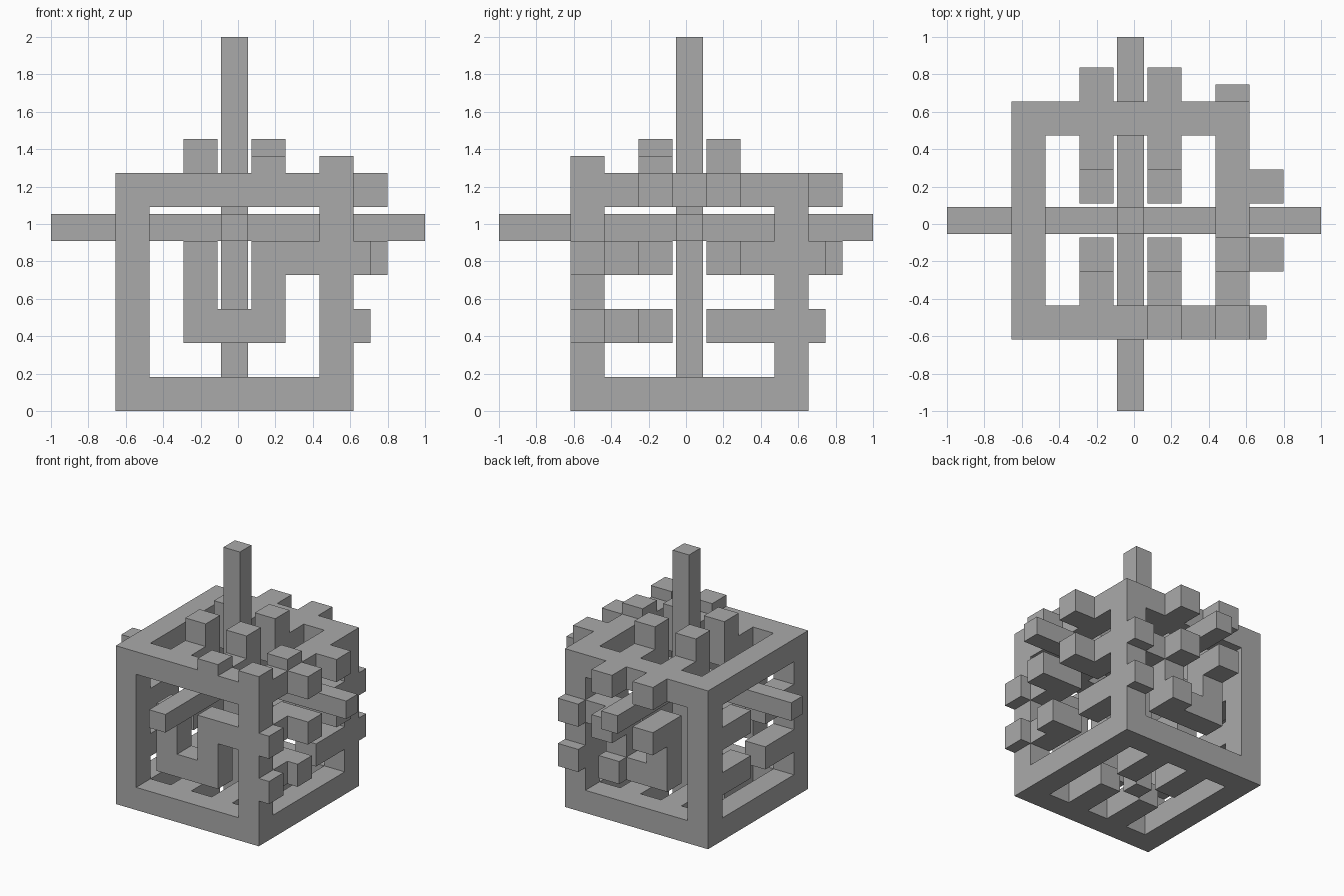
import bpy
import bmesh
from itertools import product
from mathutils import Vector

if "Cube" in bpy.data.objects:
    bpy.data.objects.remove(bpy.data.objects["Cube"], do_unlink=True)

U = 2 / 11                                # width of one square bar
ORIGIN = Vector((-3.6 * U, -3.4 * U, 0))  # corner of the cage
N = 7                                     # bars along each cage edge

grey = bpy.data.materials.new("plain grey")
grey.use_nodes = True
grey.diffuse_color = (0.4, 0.4, 0.4, 1)
grey.node_tree.nodes["Principled BSDF"].inputs["Base Color"].default_value = grey.diffuse_color


def finish(name, bm):
    mesh = bpy.data.meshes.new(name)
    bm.to_mesh(mesh)
    bm.free()
    mesh.materials.append(grey)
    obj = bpy.data.objects.new(name, mesh)
    bpy.context.collection.objects.link(obj)
    return obj


# The cage is a solid of half-bar cells
solid = set()


def block(*spans):
    """Fill a box given as (start, end) spans in bar widths along x, y, z."""
    solid.update(product(*(range(int(2 * a), int(2 * b)) for a, b in spans)))


def on_face(axis, depth, u, v):
    """Fill a box on the face across axis; u, v follow the other axes in order."""
    spans = [u, v]
    spans.insert(axis, depth)
    block(*spans)


def cell(i):
    return (i, i + 1)


# Twelve frame edges
for axis in range(3):
    for a, b in product((0, N - 1), repeat=2):
        on_face(axis, (0, N), cell(a), cell(b))

# Lattice on each pair of opposite faces
for side in (0, N - 1):
    layer = cell(side)
    for i in (2, 4):
        for span in ((0, 3), (4, N)):
            on_face(0, layer, span, cell(i))      # left and right fingers
            on_face(2, layer, cell(i), span)      # top and bottom fingers
        on_face(1, layer, cell(i), (2, 5))        # uprights, front and back
    on_face(1, layer, (2, 5), cell(2))            # cross bar
    on_face(1, layer, (4, N), cell(4))            # link to the frame

# Raised knobs: full knobs first, then half-height ones
FULL, HALF = (N, N + 1), (N, N + 0.5)
for axis in (0, 1):
    for i, k in product((2, 4), (4, 6)):
        on_face(axis, FULL, cell(i), cell(k))
for i, j in product((2, 4), repeat=2):
    on_face(2, FULL, cell(i), cell(j))
for axis, spots in ((0, ((0, 2), (0, 4), (2, 2))),
                    (1, ((6, 2), (6, 4), (4, 2))),
                    (2, ((4, 0), (6, 0), (6, 2)))):
    for i, j in spots:
        on_face(axis, HALF, cell(i), cell(j))

# Skin the solid with its outer faces only, then merge flat regions
bm = bmesh.new()
verts = {}


def corner(point):
    if point not in verts:
        verts[point] = bm.verts.new(ORIGIN + Vector(point) * U / 2)
    return verts[point]


for c in solid:
    for axis, step in product(range(3), (0, 1)):
        near = list(c)
        near[axis] += 2 * step - 1
        if tuple(near) in solid:
            continue
        ring = []
        for du, dv in ((0, 0), (1, 0), (1, 1), (0, 1)):
            p = list(c)
            p[axis] += step
            p[(axis + 1) % 3] += du
            p[(axis + 2) % 3] += dv
            ring.append(corner(tuple(p)))
        bm.faces.new(ring if step else ring[::-1])
bmesh.ops.dissolve_limit(bm, angle_limit=0.01, verts=bm.verts[:], edges=bm.edges[:])
bmesh.ops.triangulate(bm, faces=[f for f in bm.faces if len(f.verts) > 4])
finish("cage", bm)

# Three crossing rods
centre = Vector((-0.1 * U, 0.1 * U, 5.4 * U))
for axis, name in enumerate(("cross_rod", "depth_rod", "upright_rod")):
    size = Vector((0.8 * U,) * 3)
    size[axis] = 2
    middle = centre.copy()
    middle[axis] = 1 if axis == 2 else 0
    bm = bmesh.new()
    bmesh.ops.create_cube(bm, size=1)
    bmesh.ops.scale(bm, vec=size, verts=bm.verts)
    bmesh.ops.translate(bm, vec=middle, verts=bm.verts)
    finish(name, bm)
